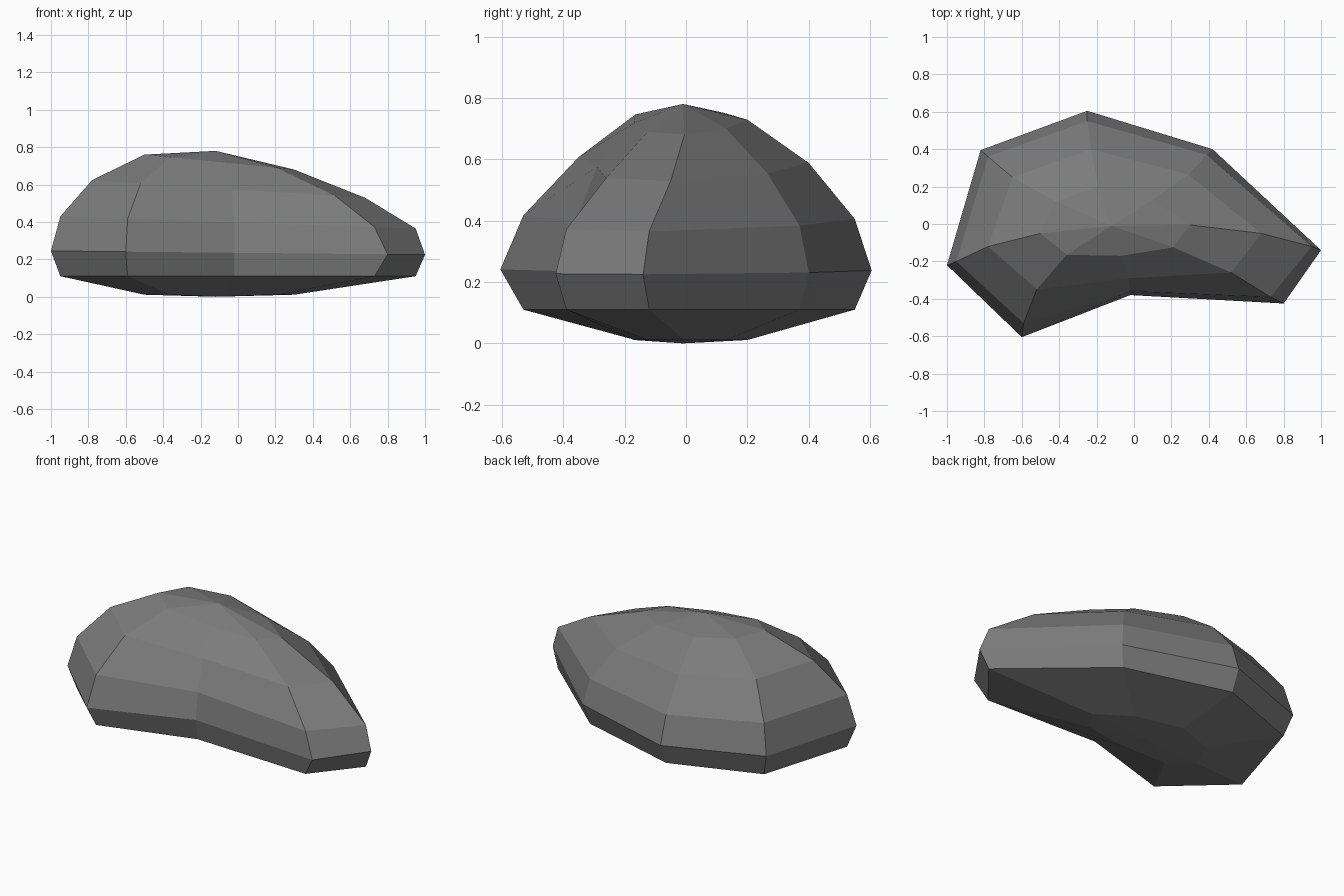
import bpy, bmesh

if "Cube" in bpy.data.objects:
    bpy.data.objects.remove(bpy.data.objects["Cube"])

# Eight spokes around the boulder: plan position at the widest ring, then moving in to the crown
SPOKES = [
    [(-1.00, -0.22), (-0.95, -0.20), (-0.78, -0.12), (-0.50, -0.05)],
    [(-0.60, -0.605), (-0.59, -0.53), (-0.52, -0.35), (-0.36, -0.165)],
    [(-0.02, -0.38), (-0.02, -0.36), (-0.03, -0.29), (-0.07, -0.17)],
    [(0.80, -0.425), (0.73, -0.39), (0.52, -0.26), (0.21, -0.125)],
    [(1.00, -0.14), (0.95, -0.12), (0.68, -0.05), (0.30, -0.005)],
    [(0.42, 0.40), (0.39, 0.37), (0.29, 0.265), (0.10, 0.13)],
    [(-0.25, 0.605), (-0.25, 0.55), (-0.23, 0.40), (-0.19, 0.20)],
    [(-0.82, 0.395), (-0.78, 0.36), (-0.65, 0.25), (-0.42, 0.12)],
]
# Rings from the base up: (plan level, height at x = 0, height slope along x)
RINGS = [(3, 0.011, 0.0), (1, 0.11, 0.0), (0, 0.235, -0.01),
         (1, 0.397, -0.034), (2, 0.573, -0.065), (3, 0.71, -0.10)]
POLE = (-0.12, -0.01)

bm = bmesh.new()
rings = []
for level, height, slope in RINGS:
    rings.append([bm.verts.new((s[level][0], s[level][1], height + slope * s[level][0]))
                  for s in SPOKES])
base = bm.verts.new((*POLE, 0.0))
crown = bm.verts.new((*POLE, 0.78))

# Skin the rings, then close the base and the crown with fans
for i in range(8):
    j = (i + 1) % 8
    for low, high in zip(rings, rings[1:]):
        bm.faces.new((low[i], low[j], high[j], high[i]))
    bm.faces.new((base, rings[0][j], rings[0][i]))
    bm.faces.new((crown, rings[-1][i], rings[-1][j]))
bmesh.ops.recalc_face_normals(bm, faces=bm.faces)

mesh = bpy.data.meshes.new("boulder")
bm.to_mesh(mesh)
bm.free()

# Flat-faced grey stone
stone = bpy.data.materials.new("grey stone")
stone.diffuse_color = (0.2, 0.2, 0.2, 1.0)
stone.use_nodes = True
stone.node_tree.nodes["Principled BSDF"].inputs["Base Color"].default_value = stone.diffuse_color
mesh.materials.append(stone)
boulder = bpy.data.objects.new("boulder", mesh)
bpy.context.collection.objects.link(boulder)
